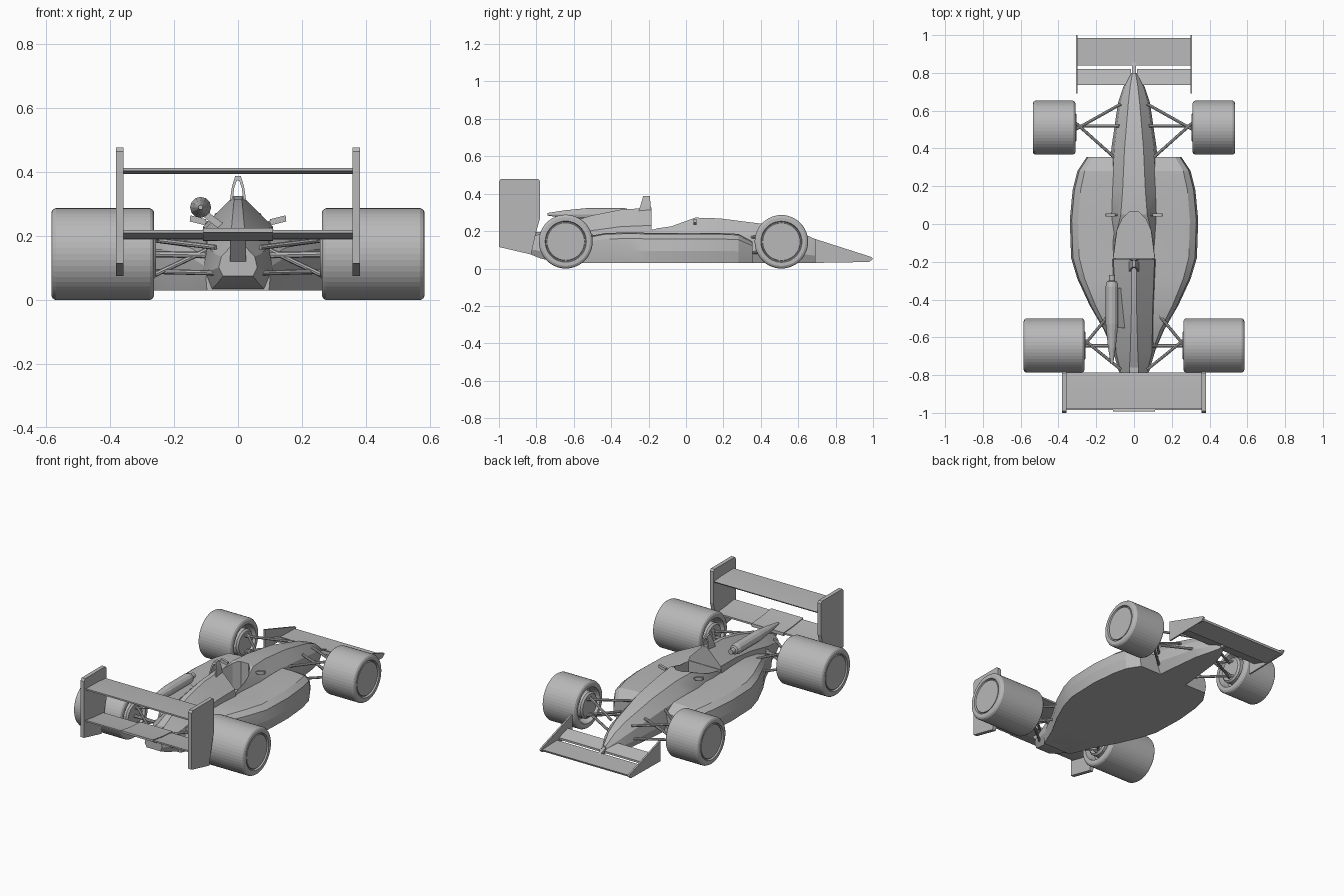
import bpy, bmesh, math
from mathutils import Vector

cube = bpy.data.objects.get("Cube")
if cube:
    bpy.data.objects.remove(cube, do_unlink=True)

grey = bpy.data.materials.new("plain grey")
grey.use_nodes = True
grey.diffuse_color = (0.48, 0.48, 0.48, 1)
grey.node_tree.nodes["Principled BSDF"].inputs["Base Color"].default_value = grey.diffuse_color

parts = []


def loft(name, sections):
    """Skin matching closed sections and cap both ends."""
    bm = bmesh.new()
    rings = [[bm.verts.new(p) for p in s] for s in sections]
    n = len(rings[0])
    for a, b in zip(rings, rings[1:]):
        for i in range(n):
            j = (i + 1) % n
            bm.faces.new((a[i], a[j], b[j], b[i]))
    bm.faces.new(rings[0])
    bm.faces.new(rings[-1])
    bmesh.ops.recalc_face_normals(bm, faces=bm.faces)
    mesh = bpy.data.meshes.new(name)
    bm.to_mesh(mesh)
    bm.free()
    mesh.materials.append(grey)
    obj = bpy.data.objects.new(name, mesh)
    bpy.context.collection.objects.link(obj)
    parts.append(obj)
    return obj


def span_x(name, profile, x0, x1):
    """Side profile (y, z) stretched across x."""
    return loft(name, [[(x, y, z) for y, z in profile] for x in (x0, x1)])


def span_y(name, profile, y0, y1):
    """Front profile (x, z) stretched along y."""
    return loft(name, [[(x, y, z) for x, z in profile] for y in (y0, y1)])


def mirrored(half):
    return half + [(-x, z) for x, z in reversed(half)]


def rod(name, a, b, r=0.008, sides=8):
    a, b = Vector(a), Vector(b)
    q = (b - a).to_track_quat('Z', 'Y')
    ring = [q @ Vector((r * math.cos(t), r * math.sin(t), 0))
            for t in (math.tau * i / sides for i in range(sides))]
    return loft(name, [[p + v for v in ring] for p in (a, b)])


def lathe(name, profile, place, sides):
    """Profile of (distance, radius); place maps (distance, u, v) to a point."""
    turn = [math.tau * i / sides for i in range(sides)]
    return loft(name, [[place(d, r * math.cos(t), r * math.sin(t)) for t in turn]
                       for d, r in profile])


# Central body and engine cover: y, half width, bottom, top, half width of top
def hull(name, stations):
    sections = []
    for y, w, zb, zt, tw in stations:
        h = zt - zb
        half = [(w * 0.78, zb), (w, zb + h * 0.3), (w * 0.87, zb + h * 0.68), (tw, zt)]
        sections.append([(x, y, z) for x, z in mirrored(half)])
    return loft(name, sections)


body = hull("monocoque", [
    (0.80, 0.015, 0.04, 0.085, 0.008), (0.73, 0.055, 0.03, 0.14, 0.02),
    (0.64, 0.085, 0.03, 0.18, 0.03), (0.4, 0.12, 0.03, 0.24, 0.05),
    (0.18, 0.13, 0.03, 0.268, 0.06), (0.05, 0.135, 0.03, 0.272, 0.07),
    (-0.08, 0.135, 0.03, 0.225, 0.1), (-0.19, 0.128, 0.03, 0.21, 0.107)])
hull("engine_cover", [
    (-0.185, 0.125, 0.03, 0.325, 0.014), (-0.35, 0.118, 0.03, 0.315, 0.012),
    (-0.5, 0.112, 0.03, 0.285, 0.015), (-0.68, 0.11, 0.03, 0.23, 0.02),
    (-0.78, 0.08, 0.055, 0.185, 0.025), (-0.83, 0.06, 0.075, 0.165, 0.025)])

# Sidepods and flat floor: y, half width, top
pods = []
for y, w, zt in [(0.355, 0.25, 0.145), (0.28, 0.3, 0.185), (0.18, 0.325, 0.19),
                 (0.02, 0.34, 0.19), (-0.18, 0.333, 0.19), (-0.29, 0.3, 0.193),
                 (-0.43, 0.235, 0.19), (-0.56, 0.16, 0.165), (-0.7, 0.1, 0.12)]:
    h = zt - 0.03
    half = [(w * 0.97, 0.03), (w, 0.03 + h * 0.4), (w * 0.97, 0.03 + h * 0.8),
            (w * 0.87, zt - 0.006), (w * 0.6, zt)]
    pods.append([(x, y, z) for x, z in mirrored(half)])
sidepods = loft("sidepods", pods)

# Cockpit opening
arch = mirrored([(0.108, -0.18), (0.088, -0.03), (0.06, 0.03), (0.025, 0.065)])
cutter = loft("cockpit_cutter", [[(x, y, z) for x, y in arch] for z in (0.1, 0.4)])
cutter.hide_render = True
for obj in (body, sidepods):
    mod = obj.modifiers.new("cockpit", 'BOOLEAN')
    mod.operation = 'DIFFERENCE'
    mod.object = cutter
    mod.solver = 'EXACT'
    bpy.context.view_layer.objects.active = obj
    bpy.ops.object.modifier_apply(modifier=mod.name)
parts.remove(cutter)
bpy.data.objects.remove(cutter, do_unlink=True)

# Roll hoop: an open arch, swept back at the top
outer = [(0.027, 0.3), (0.019, 0.355), (0.009, 0.388)]
inner = [(0.018, 0.3), (0.012, 0.35), (0.004, 0.374)]
loop = outer + [(-x, z) for x, z in reversed(outer)] \
    + [(-x, z) for x, z in inner] + list(reversed(inner))
loft("roll_hoop", [[(x, y - (z - 0.3) * lean, z) for x, z in loop]
                   for y, lean in ((-0.185, 0.1), (-0.255, -0.3))])

# Tapered pod beside the engine cover, on a strut
lathe("side_pod_tube", [(-0.74, 0.007), (-0.65, 0.021), (-0.53, 0.033), (-0.33, 0.033),
                        (-0.305, 0.027), (-0.3, 0.016), (-0.27, 0.016)],
      lambda d, u, v: (-0.117 + u, d, 0.29 + v), 12)
span_y("tube_strut", [(-0.1, 0.28), (-0.04, 0.235), (-0.05, 0.215), (-0.11, 0.262)],
       -0.55, -0.34)

# Rear wing planes
span_x("rear_wing_upper", [(-0.98, 0.413), (-0.98, 0.404), (-0.9, 0.394),
                           (-0.79, 0.396), (-0.785, 0.404), (-0.86, 0.411)], -0.365, 0.365)
span_x("rear_wing_lower", [(-0.985, 0.219), (-0.985, 0.21), (-0.9, 0.191),
                           (-0.81, 0.19), (-0.81, 0.2), (-0.9, 0.207)], -0.365, 0.365)
span_x("rear_wing_bracket", [(-0.993, 0.225), (-0.993, 0.212), (-0.9, 0.186),
                             (-0.8, 0.185), (-0.8, 0.205), (-0.9, 0.212)], -0.11, 0.11)
span_x("rear_wing_mount", [(-0.9, 0.195), (-0.76, 0.195), (-0.76, 0.12), (-0.83, 0.12)],
       -0.025, 0.025)

# Front wing planes
span_x("front_wing_main", [(0.985, 0.052), (0.98, 0.04), (0.84, 0.036), (0.84, 0.056)],
       -0.3, 0.3)
span_x("nose_wing_pylon", [(0.87, 0.05), (0.79, 0.08), (0.76, 0.045), (0.87, 0.04)],
       -0.01, 0.01)

REAR_PLATE = [(-1, 0.115), (-1, 0.465), (-0.99, 0.478), (-0.79, 0.478), (-0.78, 0.467),
              (-0.78, 0.27), (-0.8, 0.2), (-0.828, 0.075)]
FRONT_PLATE = [(0.69, 0.03), (0.69, 0.158), (0.99, 0.062), (1, 0.052), (0.98, 0.035)]


def wheel(name, s, x_in, x_out, y, r):
    w = x_out - x_in
    profile = [(0.05, 0.03), (0.05, 0.095), (0, 0.108), (0, r - 0.014), (0.005, r - 0.005),
               (0.014, r), (w - 0.014, r), (w - 0.005, r - 0.005), (w, r - 0.014),
               (w, 0.11), (w - 0.012, 0.106), (w - 0.012, 0.102), (w - 0.004, 0.1)]
    place = lambda d, u, v: (s * (x_in + d), y + u, r + v)
    lathe(name + "_wheel", profile, place, 48)
    lathe(name + "_brake", [(-0.006, 0.03), (-0.006, 0.07), (0.004, 0.08), (0.06, 0.08)],
          place, 24)


for s, side in ((1, "left"), (-1, "right")):
    span_x(side + "_rear_endplate", REAR_PLATE, s * 0.358, s * 0.382)
    span_x(side + "_front_endplate", FRONT_PLATE, s * 0.298, s * 0.308)
    span_x(side + "_front_flap", [(0.82, 0.064), (0.735, 0.09), (0.735, 0.078), (0.82, 0.052)],
           s * 0.015, s * 0.3)
    wheel(side + "_front", s, 0.31, 0.536, 0.51, 0.143)
    wheel(side + "_rear", s, 0.262, 0.584, -0.643, 0.144)

    # Wishbones, links and pushrods
    for level, z_in, z_out in (("upper", 0.165, 0.19), ("lower", 0.085, 0.09)):
        for end, hub, mounts in (
                ("front", (0.32, 0.52), ((0.09, 0.34), (0.07, 0.635))),
                ("rear", (0.275, -0.63), ((0.09, -0.43), (0.07, -0.77)))):
            for y_off, (mx, my) in zip((0.025, -0.025), mounts):
                rod(f"{side}_{end}_{level}_wishbone", (s * mx, my, z_in),
                    (s * hub[0], hub[1] + (y_off if end == "front" else -y_off), z_out))
    rod(side + "_front_pushrod", (s * 0.08, 0.52, 0.17), (s * 0.32, 0.52, 0.085))
    rod(side + "_rear_pushrod", (s * 0.08, -0.645, 0.165), (s * 0.27, -0.645, 0.075))
    rod(side + "_rear_driveshaft", (s * 0.05, -0.645, 0.14), (s * 0.28, -0.645, 0.144), 0.01)

    # Mirrors on short stalks
    span_y(side + "_mirror", [(s * 0.1, 0.253), (s * 0.149, 0.265), (s * 0.151, 0.246),
                              (s * 0.102, 0.234)], 0.04, 0.056)
    rod(side + "_mirror_stalk", (s * 0.07, 0.048, 0.235), (s * 0.11, 0.048, 0.246), 0.005)

# Smooth gentle curves, keep creases sharp
bpy.ops.object.select_all(action='DESELECT')
for obj in parts:
    if "wheel" not in obj.name and "tube" not in obj.name:
        obj.select_set(True)
bpy.context.view_layer.objects.active = body
bpy.ops.object.shade_smooth_by_angle(angle=math.radians(15))
